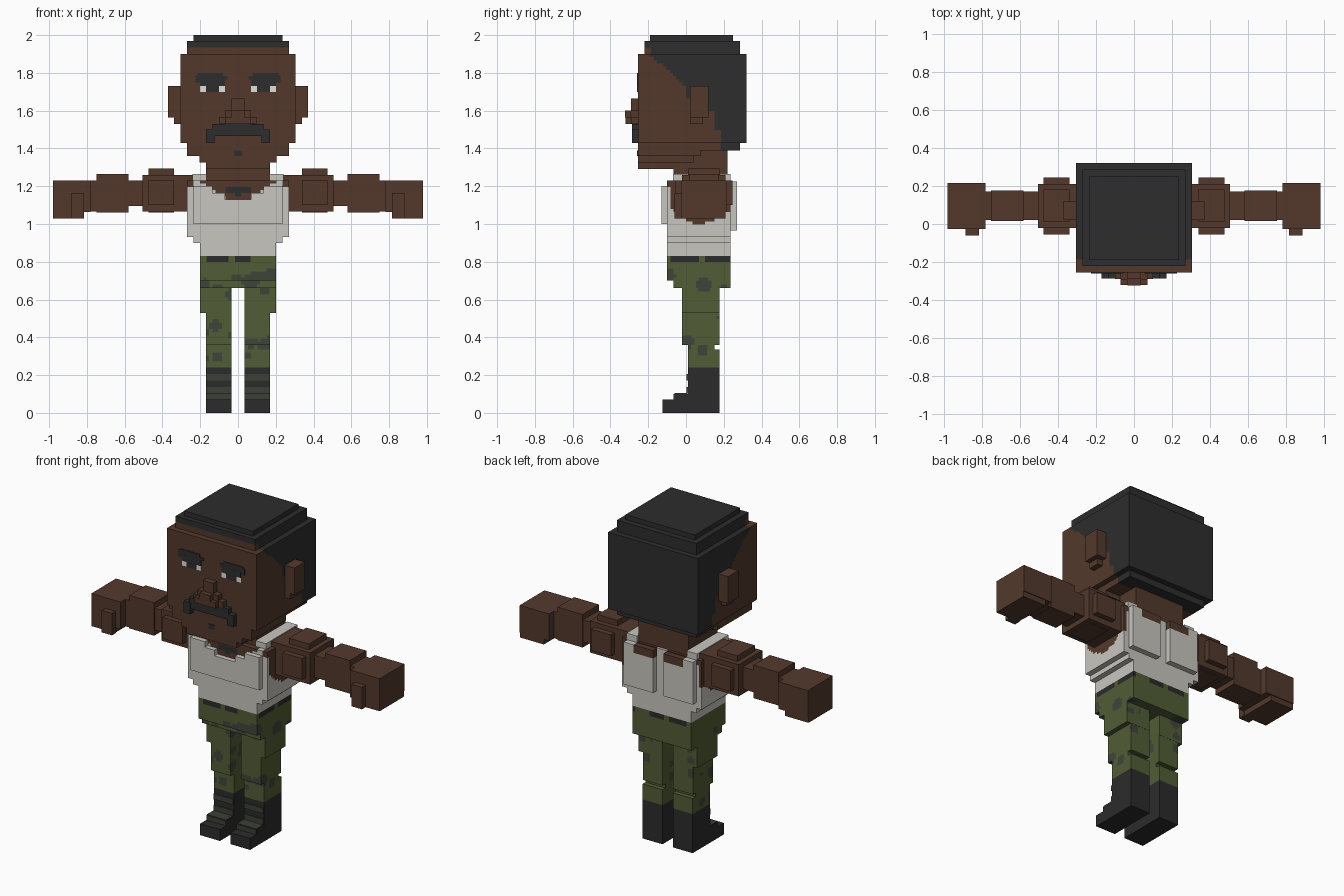
import bpy, math, random

random.seed(4)
STEP = 0.0167  # size of the painted cells


def material(name, hex_code):
    """Flat colour from an sRGB hex code."""
    m = bpy.data.materials.new(name)
    lin = []
    for i in (0, 2, 4):
        c = int(hex_code[i:i + 2], 16) / 255
        lin.append(c / 12.92 if c <= 0.04045 else ((c + 0.055) / 1.055) ** 2.4)
    m.diffuse_color = (*lin, 1)
    return m


SKIN = material("skin", "53392C")
HAIR = material("black hair", "2D2D2D")
SHIRT = material("off white shirt", "C8C6BF")
GREEN = material("olive green", "515C35")
CAMO = material("dark camouflage", "3F4539")
WHITE = material("eye white", "E2E0DC")
LACE = material("lace grey", "3B4037")
BOOT = material("boot black", "2B2B2B")


def part(name, boxes, mats, rule=None):
    """Boxes (x0, x1, y0, y1, z0, z1) joined in one mesh; rule paints cells."""
    verts, faces, paint = [], [], []
    for b in boxes:
        seen = {}
        ticks = []
        for a in range(3):
            lo, hi = b[2 * a], b[2 * a + 1]
            n = max(1, round((hi - lo) / STEP)) if rule else 1
            ticks.append([lo + (hi - lo) * i / n for i in range(n + 1)])

        def vert(p):
            if p not in seen:
                seen[p] = len(verts)
                verts.append(p)
            return seen[p]

        for a in range(3):
            u, v = (a + 1) % 3, (a + 2) % 3
            for s in (0, 1):
                for i in range(len(ticks[u]) - 1):
                    for j in range(len(ticks[v]) - 1):
                        quad = []
                        for di, dj in ((0, 0), (1, 0), (1, 1), (0, 1)):
                            p = [0, 0, 0]
                            p[a] = b[2 * a + s]
                            p[u], p[v] = ticks[u][i + di], ticks[v][j + dj]
                            quad.append(tuple(p))
                        mid = [sum(q[k] for q in quad) / 4 for k in range(3)]
                        ids = [vert(q) for q in quad]
                        faces.append(ids if s else ids[::-1])
                        paint.append(rule(*mid) if rule else 0)
    me = bpy.data.meshes.new(name)
    me.from_pydata(verts, [], faces)
    for m in mats:
        me.materials.append(m)
    me.polygons.foreach_set("material_index", paint)
    me.update()
    ob = bpy.data.objects.new(name, me)
    bpy.context.collection.objects.link(ob)
    return ob


def pair(name, boxes, mats, rule=None):
    """Same part on both sides."""
    part("left_" + name, boxes, mats, rule)
    part("right_" + name, [(-b[1], -b[0], *b[2:]) for b in boxes], mats, rule)


# Head: skin in front of the hairline, hair behind it
def hairline(x, y, z):
    if z > 1.935:
        edge = -1
    elif z > 1.89:
        edge = -0.19
    elif z > 1.72:
        edge = -0.19 + (1.9 - z) * 1.06
    elif z > 1.66:
        edge = 0.0
    elif z > 1.6:
        edge = 0.12
    else:
        edge = 0.15 if z > 1.5 else 0.19
    return int(y > edge)


part("head", [(-.305, .305, -.255, .32, 1.43, 1.9),
              (-.27, .27, -.255, .285, 1.39, 1.43),
              (-.27, .27, -.22, .285, 1.9, 1.935)], [SKIN, HAIR], hairline)
part("hair_top", [(-.27, .27, -.22, .285, 1.935, 1.97),
                  (-.235, .235, -.19, .25, 1.97, 2.0)], [HAIR])
part("jaw", [(-.27, .27, -.255, .08, 1.36, 1.39), (-.205, .205, -.255, .04, 1.325, 1.36),
             (-.17, .17, -.255, -.03, 1.29, 1.325)], [SKIN])
part("neck", [(-.17, .17, -.065, .22, 1.2, 1.39)], [SKIN])
pair("ear", [(.3, .37, .02, .12, 1.565, 1.73), (.3, .34, .02, .09, 1.53, 1.565)], [SKIN])

# Face details
part("nose", [(-.035, .035, -.29, -.25, 1.6, 1.665), (-.07, .07, -.32, -.25, 1.53, 1.565),
              (-.07, .07, -.295, -.25, 1.565, 1.6), (-.035, .035, -.322, -.25, 1.564, 1.6),
              (-.1, .1, -.29, -.25, 1.531, 1.566)], [SKIN])
part("moustache", [(-.135, .135, -.285, -.25, 1.465, 1.53),
                   (-.17, -.125, -.287, -.25, 1.43, 1.5),
                   (.125, .17, -.287, -.25, 1.43, 1.5)], [HAIR])
part("chin_tuft", [(-.02, .02, -.259, -.25, 1.36, 1.39)], [HAIR])
pair("eyebrow", [(.055, .215, -.259, -.25, 1.765, 1.783), (.07, .2, -.2592, -.25, 1.73, 1.766),
                 (.08, .215, -.2591, -.25, 1.782, 1.8), (.2, .225, -.2589, -.25, 1.75, 1.79)], [HAIR])
pair("eye", [(.07, .2, -.258, -.25, 1.7, 1.73)], [WHITE])
pair("pupil", [(.1, .17, -.2595, -.25, 1.7, 1.73)], [HAIR])


# Torso: skin shows at the neckline and the armholes
def vest(x, y, z):
    w = abs(x)
    if w > 0.265 and z > 1.0 + 4 * (y - 0.07) ** 2 and -0.09 < y < 0.22:
        return 0
    if w > 0.24 and z > 1.2:
        return 0
    if y < 0.0 and z > 1.13 and w < 0.05 + (z - 1.13) * 1.6:
        return 2 if w < 0.07 and 1.15 + w * 0.3 < z < 1.2 else 0
    if y > 0.2 and ((z > 1.175 and 0.03 < w < 0.17) or (z > 1.06 and w > 0.245)):
        return 0
    return 1


part("torso", [(-.27, .27, -.1, .235, .93, 1.23)], [SKIN, SHIRT, HAIR], vest)
part("waist", [(-.235, .235, -.1, .235, .9, .93), (-.2, .2, -.1, .235, .83, .9)], [SHIRT])
part("chest", [(-.235, .235, -.13, -.09, 1.0, 1.13)], [SHIRT])
pair("chest_strap", [(.07, .235, -.13, -.09, 1.13, 1.165),
                     (.135, .235, -.13, -.09, 1.165, 1.2)], [SHIRT])
pair("shoulder_strap", [(.17, .24, -.07, .235, 1.23, 1.265)], [SHIRT])
pair("shoulder_blade", [(.035, .235, .23, .27, .965, 1.225)], [SKIN, SHIRT, HAIR], vest)

# Arms
pair("shoulder", [(.24, .505, -.02, .21, 1.065, 1.26),
                  (.34, .475, -.055, .245, 1.1, 1.23),
                  (.34, .475, .01, .18, 1.06, 1.295)], [SKIN])
pair("arm", [(.5, .59, .02, .17, 1.095, 1.23), (.58, .75, .015, .175, 1.062, 1.265),
             (.75, .79, .02, .17, 1.065, 1.23)], [SKIN])
pair("hand", [(.78, .98, -.025, .215, 1.064, 1.23), (.82, .98, -.0245, .21, 1.03, 1.064)], [SKIN])
pair("thumb", [(.815, .885, -.06, -.02, 1.03, 1.165)], [SKIN])

# Trousers: seeded camouflage blobs
blobs = []
for k in range(75):
    blobs.append((random.uniform(-.2, .2), random.choice((-.09, .0, .09, .2)),
                  random.uniform(.28, .82), random.uniform(.022, .042)))


def camouflage(x, y, z):
    if z > 0.8 and math.sin(x * 41) + math.sin(y * 37 + x * 9) > 0.1:
        return 2
    for bx, by, bz, r in blobs:
        if ((x - bx) / 1.2) ** 2 + (y - by) ** 2 + (z - bz) ** 2 < r * r:
            return 1
    return 0


cloth = [GREEN, CAMO, BOOT]
part("hips", [(-.2, .2, -.1, .235, .7, .83), (-.2, .2, -.065, .235, .66, .7)], cloth, camouflage)
pair("trouser_leg", [(.035, .2, -.022, .178, .53, .66), (.035, .17, -.021, .177, .36, .53),
                     (.035, .17, .01, .15, .335, .36), (.035, .17, .01, .178, .24, .335)],
     cloth, camouflage)

# Boots with lace bands
pair("boot", [(.035, .17, .01, .178, .07, .24), (.035, .17, -.125, .178, 0, .07),
              (.035, .17, -.06, .01, .07, .1)], [BOOT])
pair("laces", [(.037, .168, .003, .012, z, z + .034) for z in (.172, .103)]
     + [(.037, .168, -.067, -.058, .071, .1), (.037, .168, -.062, .005, .095, .104)], [LACE])
